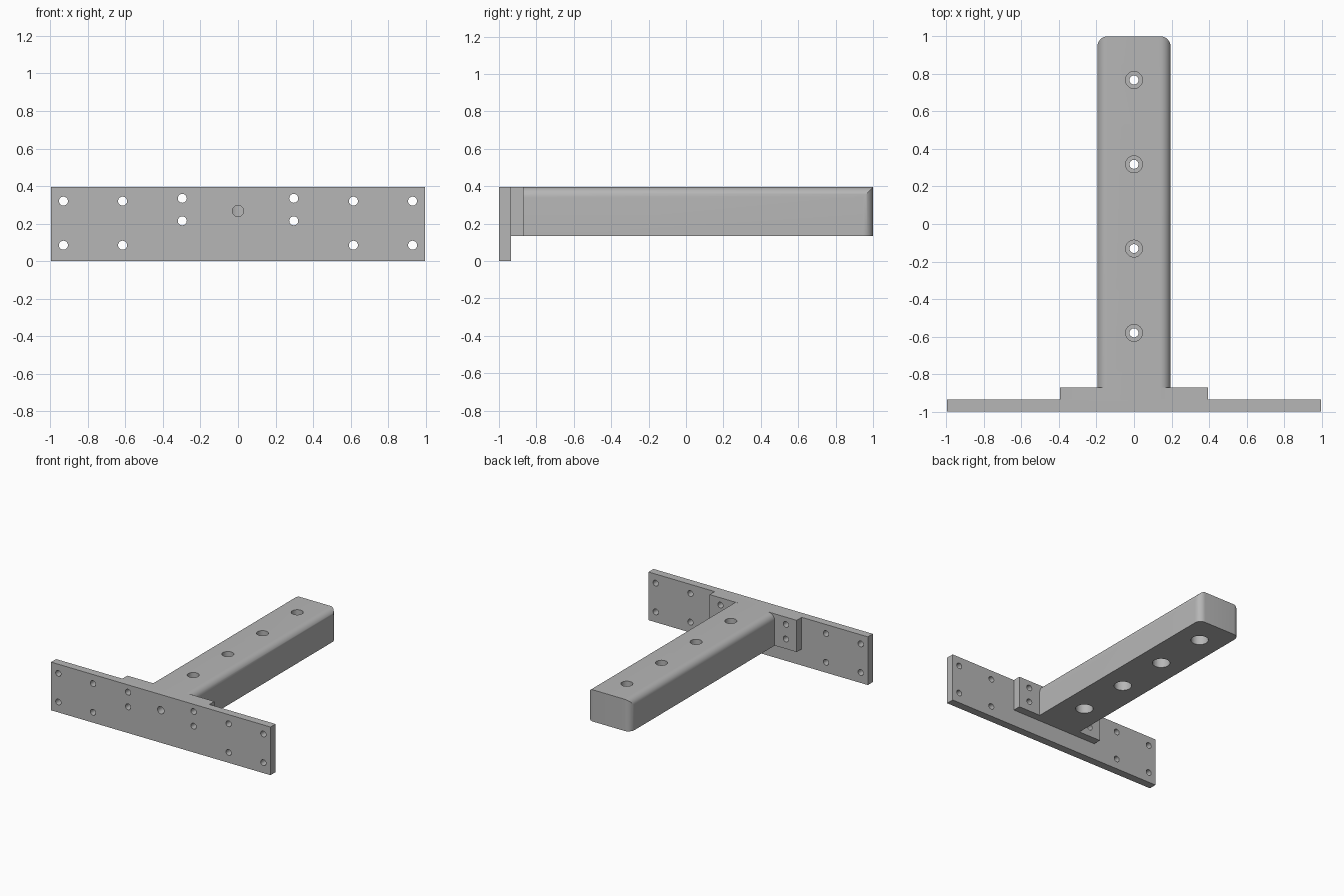
import bpy
import bmesh
from math import cos, sin, pi
from mathutils import Matrix, Vector

if "Cube" in bpy.data.objects:
    bpy.data.objects.remove(bpy.data.objects["Cube"], do_unlink=True)

grey = bpy.data.materials.new("plain grey")
grey.use_nodes = True
colour = (0.47, 0.47, 0.47, 1)
grey.diffuse_color = colour
grey.node_tree.nodes["Principled BSDF"].inputs["Base Color"].default_value = colour


def finish(bm, name):
    bmesh.ops.recalc_face_normals(bm, faces=bm.faces)
    mesh = bpy.data.meshes.new(name)
    bm.to_mesh(mesh)
    bm.free()
    mesh.materials.append(grey)
    ob = bpy.data.objects.new(name, mesh)
    bpy.context.collection.objects.link(ob)
    return ob


def prism(name, points, direction):
    """Extrude a closed outline along a vector."""
    bm = bmesh.new()
    face = bm.faces.new([bm.verts.new(p) for p in points])
    ext = bmesh.ops.extrude_face_region(bm, geom=[face])
    verts = [v for v in ext["geom"] if isinstance(v, bmesh.types.BMVert)]
    bmesh.ops.translate(bm, verts=verts, vec=direction)
    return finish(bm, name)


def box(name, x, y0, y1, z0, z1):
    outline = [(-x, y0, z0), (x, y0, z0), (x, y1, z0), (-x, y1, z0)]
    return prism(name, outline, (0, 0, z1 - z0))


def rod(radius, start, end):
    """Cylinder between two points, used as a drill."""
    start, end = Vector(start), Vector(end)
    axis = end - start
    bm = bmesh.new()
    turn = axis.to_track_quat('Z', 'Y').to_matrix().to_4x4()
    bmesh.ops.create_cone(bm, cap_ends=True, segments=32, radius1=radius,
                          radius2=radius, depth=axis.length,
                          matrix=Matrix.Translation((start + end) / 2) @ turn)
    return finish(bm, "drill")


def combine(ob, other, operation):
    """Apply a boolean and discard the second object."""
    other.hide_render = True
    mod = ob.modifiers.new("join", 'BOOLEAN')
    mod.operation, mod.solver, mod.object = operation, 'EXACT', other
    bpy.context.view_layer.objects.active = ob
    bpy.ops.object.modifier_apply(modifier=mod.name)
    bpy.data.objects.remove(other, do_unlink=True)


def rounded_outline(half, low, high, r, steps=10):
    """2D outline, square at the low side and rounded at the high corners."""
    pts = [(-half, low), (half, low)]
    for cx, first in ((half - r, 0), (r - half, pi / 2)):
        for i in range(steps + 1):
            a = first + i * pi / 2 / steps
            pts.append((cx + r * cos(a), high - r + r * sin(a)))
    return pts


# Arm: rounded cross-section crossed with rounded plan, giving mitred corners
ARM, BOTTOM, TOP, ROUND = 0.195, 0.135, 0.395, 0.055
section = rounded_outline(ARM, BOTTOM, TOP, ROUND)
plan = rounded_outline(ARM, -0.95, 1.0, ROUND)
arm = prism("arm", [(x, -0.95, z) for x, z in section], (0, 2.2, 0))
combine(arm, prism("arm_plan", [(x, y, 0) for x, y in plan], (0, 0, 0.6)), 'INTERSECT')

# Wall plate, thickened pad and arm form one solid
bracket = box("shelf_bracket", 0.995, -1, -0.935, 0, TOP)
combine(bracket, box("pad", 0.395, -0.96, -0.87, BOTTOM, TOP), 'UNION')
combine(bracket, arm, 'UNION')

# Screw holes through the plate and pad
for side in (-1, 1):
    for x, heights in ((0.93, (0.085, 0.32)), (0.615, (0.085, 0.32)),
                       (0.297, (0.215, 0.335))):
        for z in heights:
            combine(bracket, rod(0.024, (side * x, -1.1, z), (side * x, -0.8, z)),
                    'DIFFERENCE')

# Stepped holes down through the arm
for i in range(4):
    y = -0.58 + i * 0.449
    for radius, z0, z1 in ((0.024, 0, 0.6), (0.045, 0.35, 0.6), (0.066, 0, 0.3)):
        combine(bracket, rod(radius, (0, y, z0), (0, y, z1)), 'DIFFERENCE')

# Channel from the front into the arm
combine(bracket, rod(0.03, (0, -1.1, 0.267), (0, 0.767, 0.267)), 'DIFFERENCE')

bpy.ops.object.select_all(action='DESELECT')
bracket.select_set(True)
bpy.context.view_layer.objects.active = bracket
bpy.ops.object.shade_smooth_by_angle(angle=pi / 6)
